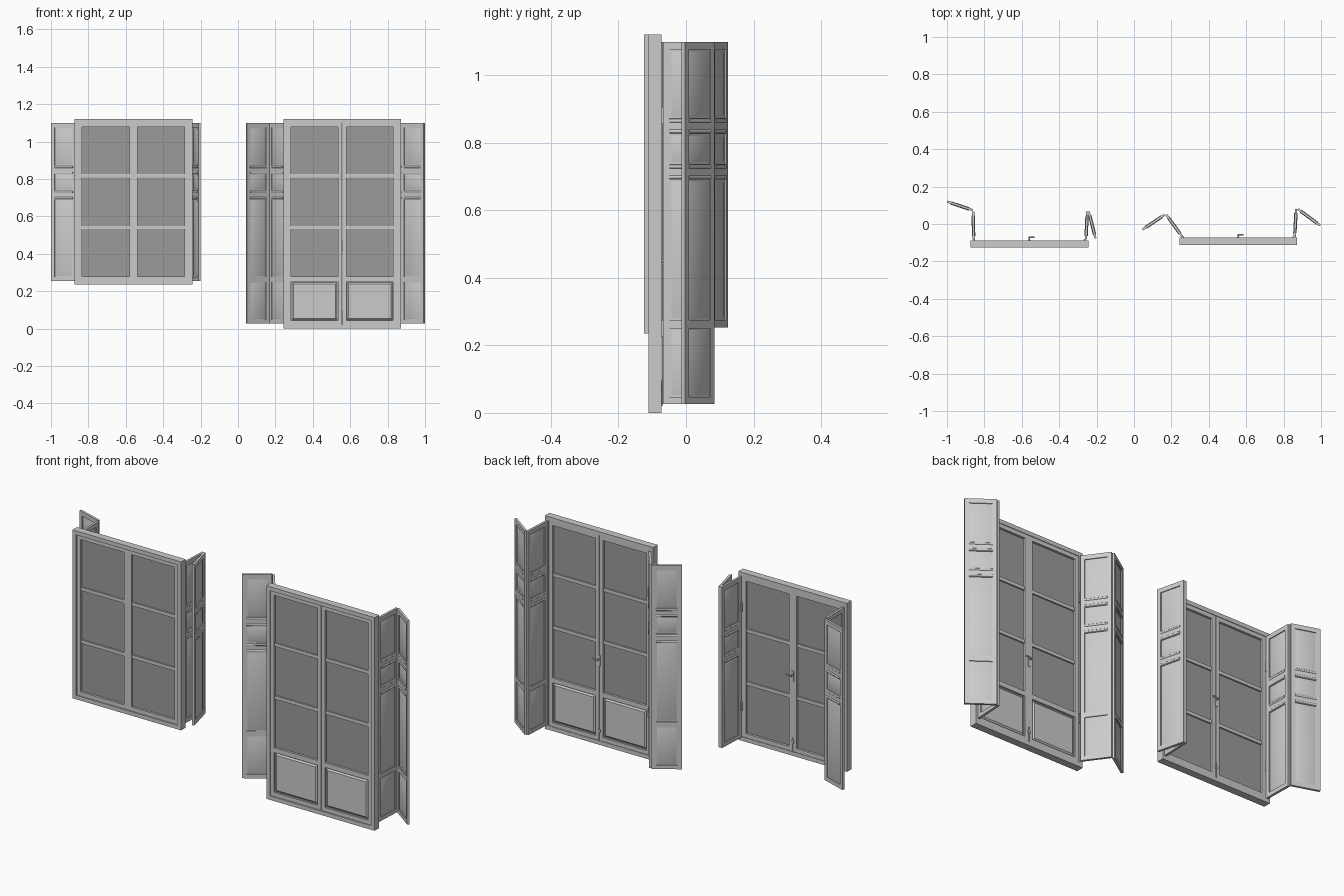
import bpy, bmesh, math
from mathutils import Matrix, Vector

if "Cube" in bpy.data.objects:
    bpy.data.objects.remove(bpy.data.objects["Cube"])

glass_mat = bpy.data.materials.new("dark_glass")
glass_mat.diffuse_color = (0.33, 0.33, 0.33, 1)
glass_mat.use_nodes = True
glass_mat.node_tree.nodes["Principled BSDF"].inputs["Base Color"].default_value = glass_mat.diffuse_color


def box(bm, x0, x1, y0, y1, z0, z1):
    m = Matrix.Translation(((x0 + x1) / 2, (y0 + y1) / 2, (z0 + z1) / 2))
    m = m @ Matrix.Diagonal((x1 - x0, y1 - y0, z1 - z0, 1))
    return bmesh.ops.create_cube(bm, size=1, matrix=m)["verts"]


def raised(bm, x0, x1, z0, z1, y_base, y_top, slope):
    # Raised panel field with sloping edges, standing out along y
    verts = box(bm, x0, x1, min(y_base, y_top), max(y_base, y_top), z0, z1)
    cx, cz = (x0 + x1) / 2, (z0 + z1) / 2
    for v in verts:
        if abs(v.co.y - y_top) < 1e-5:
            v.co.x -= math.copysign(slope, v.co.x - cx)
            v.co.z -= math.copysign(slope, v.co.z - cz)


def rod(bm, p, q, r, seg=12):
    p, q = Vector(p), Vector(q)
    m = Matrix.Translation((p + q) / 2) @ (q - p).to_track_quat('Z', 'Y').to_matrix().to_4x4()
    bmesh.ops.create_cone(bm, cap_ends=True, segments=seg, radius1=r, radius2=r,
                          depth=(q - p).length, matrix=m)


def ring(bm, x0, x1, y0, y1, z0, z1, w):
    # Rectangular frame of four members
    box(bm, x0, x0 + w, y0, y1, z0, z1)
    box(bm, x1 - w, x1, y0, y1, z0, z1)
    box(bm, x0 + w, x1 - w, y0, y1, z0, z0 + w)
    box(bm, x0 + w, x1 - w, y0, y1, z1 - w, z1)


def finish(name, bm, mat=None, matrix=None, smooth=False):
    me = bpy.data.meshes.new(name)
    bm.to_mesh(me)
    bm.free()
    ob = bpy.data.objects.new(name, me)
    bpy.context.collection.objects.link(ob)
    if mat:
        me.materials.append(mat)
    if matrix:
        ob.matrix_world = matrix
    if smooth:
        bpy.context.view_layer.objects.active = ob
        ob.select_set(True)
        bpy.ops.object.shade_smooth_by_angle(angle=math.radians(40))
        ob.select_set(False)
    return ob


def shutter(name, p, q, rails):
    # Folding shutter leaf running from p to q in plan
    p, q = Vector((*p, 0)), Vector((*q, 0))
    w, t, s = (q - p).length, 0.006, 0.02
    bm = bmesh.new()
    for a in (0, w - s):
        box(bm, a, a + s, -t, t, rails[0][0], rails[-1][1])
    for z0, z1 in rails:
        box(bm, s, w - s, -t, t, z0, z1)
    for (_, z0), (z1, _) in zip(rails, rails[1:]):
        box(bm, s, w - s, -0.0015, 0.0015, z0, z1)
        for side in (-1, 1):
            raised(bm, s + 0.004, w - s - 0.004, z0 + 0.004, z1 - 0.004,
                   side * 0.001, side * 0.0045, 0.009)
    # Rounded mouldings across the two middle rails
    for z0, z1 in rails[-3:-1]:
        for z in (z0 + 0.008, z1 - 0.008):
            for y in (-t + 0.003, t - 0.003):
                rod(bm, (s, y, z), (w - s, y, z), 0.006)
    rot = Matrix.Rotation(math.atan2(q.y - p.y, q.x - p.x), 4, 'Z')
    finish(name, bm, matrix=Matrix.Translation(p) @ rot, smooth=True)


def window(name, x0, x1, y0, z0, sill, handle_z, hinge_z, folds):
    y1, z1, f = y0 + 0.038, 1.12, 0.021
    cx = (x0 + x1) / 2
    # Outer frame
    bm = bmesh.new()
    ring(bm, x0, x1, y0, y1, z0, z1, f)
    finish(name + "_outer_frame", bm)
    # Two casements with glazing bars
    for side, a, b in (("left", x0 + f, cx - 0.0008), ("right", cx + 0.0008, x1 - f)):
        bm = bmesh.new()
        la, lb, lz = y0 + 0.006, y1 - 0.003, z0 + f
        ring(bm, a, b, la, lb, lz, z1 - f, f)
        for z in (0.54, 0.817):
            box(bm, a + f, b - f, la + 0.004, lb - 0.004, z - 0.009, z + 0.009)
        if sill > lz + 0.05:
            # Solid lower panel of the door
            box(bm, a + f, b - f, la, lb, sill - 0.025, sill)
            ym = (la + lb) / 2
            box(bm, a + f, b - f, ym - 0.006, ym + 0.006, lz + f, sill - 0.025)
            for y, e in ((ym - 0.006, la + 0.002), (ym + 0.006, lb - 0.002)):
                raised(bm, a + f + 0.005, b - f - 0.005, lz + f + 0.005, sill - 0.03, y, e, 0.008)
        finish(name + "_casement_" + side, bm)
        bm = bmesh.new()
        ym = (la + lb) / 2
        box(bm, a + f, b - f, ym - 0.003, ym + 0.003, sill, z1 - 2 * f)
        finish(name + "_glass_" + side, bm, glass_mat)
    # Bolt, handle and keepers on the inner face
    bm = bmesh.new()
    yb = y1 - 0.003
    rod(bm, (cx, yb + 0.003, z0 + f), (cx, yb + 0.003, z0 + f + 0.075), 0.003)
    box(bm, cx - 0.006, cx + 0.006, yb, yb + 0.005, z0 + f + 0.045, z0 + f + 0.06)
    box(bm, cx - 0.006, cx + 0.006, yb, yb + 0.004, handle_z - 0.035, handle_z + 0.02)
    rod(bm, (cx, yb, handle_z), (cx, yb + 0.02, handle_z), 0.004)
    rod(bm, (cx - 0.004, yb + 0.018, handle_z), (cx + 0.028, yb + 0.018, handle_z + 0.003), 0.004)
    finish(name + "_handle", bm, smooth=True)
    # Hinge barrels at the shutters
    bm = bmesh.new()
    for x in (x0 + 0.022, x1 - 0.022):
        for z in hinge_z:
            rod(bm, (x, y1 + 0.003, z - 0.025), (x, y1 + 0.003, z + 0.025), 0.004)
    finish(name + "_hinges", bm, smooth=True)
    # Folding shutters
    rails = [(0.69, 0.737), (0.825, 0.872), (1.075, 1.098)]
    if z0 > 0.1:
        rails = [(0.253, 0.275)] + rails
    else:
        rails = [(0.027, 0.047), (0.25, 0.275)] + rails
    for side, pts in folds.items():
        for part, (p, q) in zip(("inner", "outer"), pts):
            shutter(f"{name}_shutter_{side}_{part}", p, q, rails)


window("window", -0.875, -0.243, -0.125, 0.235, 0.277, 0.66, (0.42, 0.94), {
    "left": [((-0.857, -0.084), (-0.860, 0.066)), ((-0.862, 0.074), (-0.998, 0.119))],
    "right": [((-0.257, -0.084), (-0.250, 0.066)), ((-0.242, 0.066), (-0.206, -0.077))]})
window("balcony_door", 0.242, 0.872, -0.111, 0.0, 0.277, 0.45, (0.25, 0.88), {
    "left": [((0.258, -0.068), (0.172, 0.050)), ((0.164, 0.050), (0.045, -0.030))],
    "right": [((0.859, -0.068), (0.867, 0.080)), ((0.876, 0.080), (0.996, -0.008))]})
